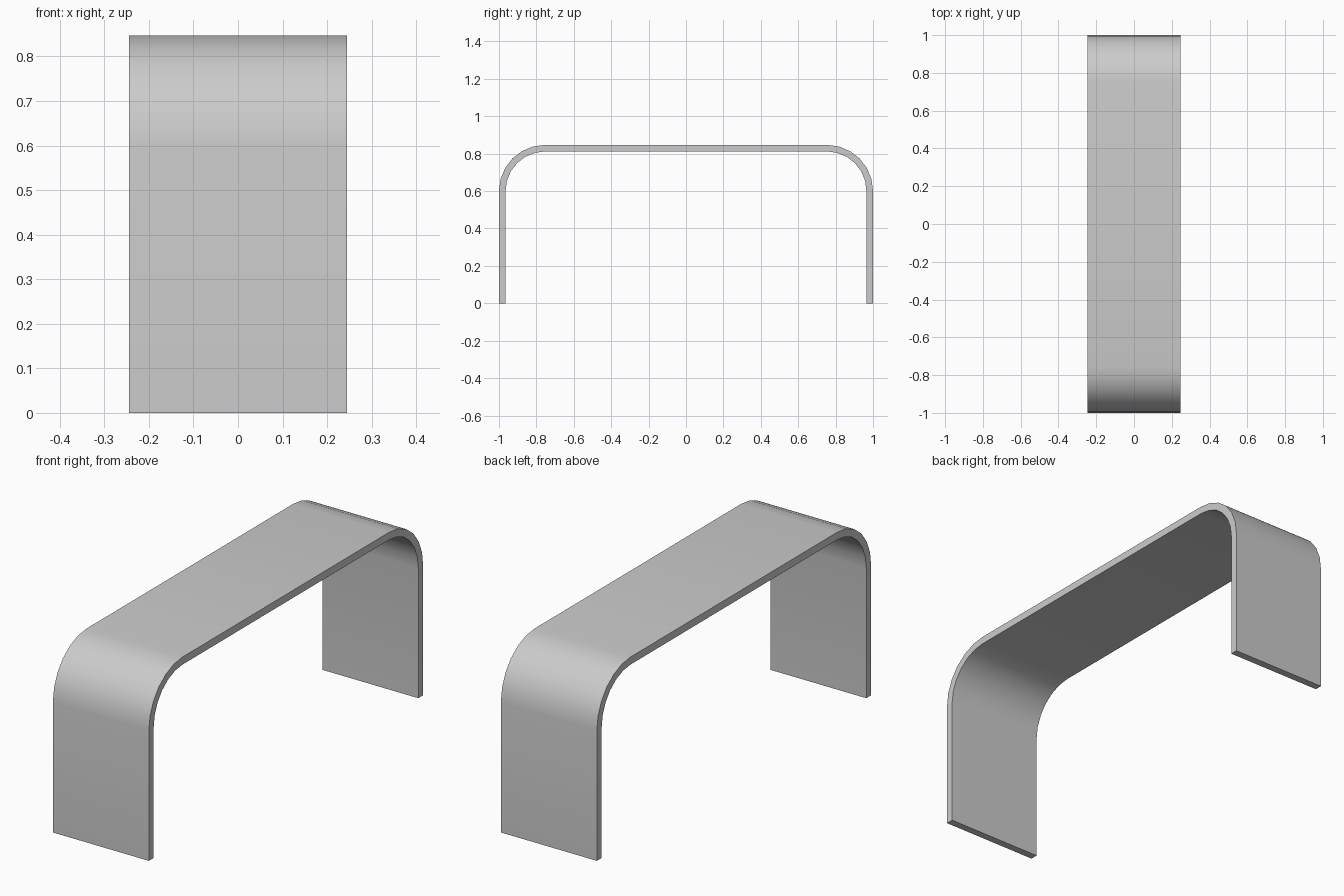
import bpy, bmesh
from math import sin, cos, pi

if "Cube" in bpy.data.objects:
    bpy.data.objects.remove(bpy.data.objects["Cube"])

HALF_W, HALF_L, TOP = 0.245, 1.0, 0.847
RADIUS, THICK, SEGS = 0.247, 0.035, 6


def arch(inset):
    """Half-to-half arch line (y, z), inset from the outer surface."""
    r = RADIUS - inset
    cy, cz = HALF_L - RADIUS, TOP - RADIUS
    right = [(HALF_L - inset, 0.0)]
    for i in range(SEGS + 1):
        a = pi / 2 * i / SEGS
        right.append((cy + r * cos(a), cz + r * sin(a)))
    return right + [(-y, z) for y, z in reversed(right)]


# Bent sheet table: strips between outer and inner arch lines
bm = bmesh.new()
lines = [[bm.verts.new((x, y, z)) for y, z in arch(inset)]
         for x, inset in ((-HALF_W, 0), (HALF_W, 0), (HALF_W, THICK), (-HALF_W, THICK))]
n = len(lines[0])
for k in range(4):
    a, b = lines[k], lines[(k + 1) % 4]
    for i in range(n - 1):
        bm.faces.new((a[i], b[i], b[i + 1], a[i + 1]))

# Feet ends
for i in (0, n - 1):
    bm.faces.new([line[i] for line in lines])
bmesh.ops.recalc_face_normals(bm, faces=bm.faces)

mesh = bpy.data.meshes.new("bent_table")
bm.to_mesh(mesh)
bm.free()
table = bpy.data.objects.new("bent_table", mesh)
bpy.context.collection.objects.link(table)
bpy.context.view_layer.objects.active = table
table.select_set(True)
bpy.ops.object.shade_smooth_by_angle(angle=pi / 6)
